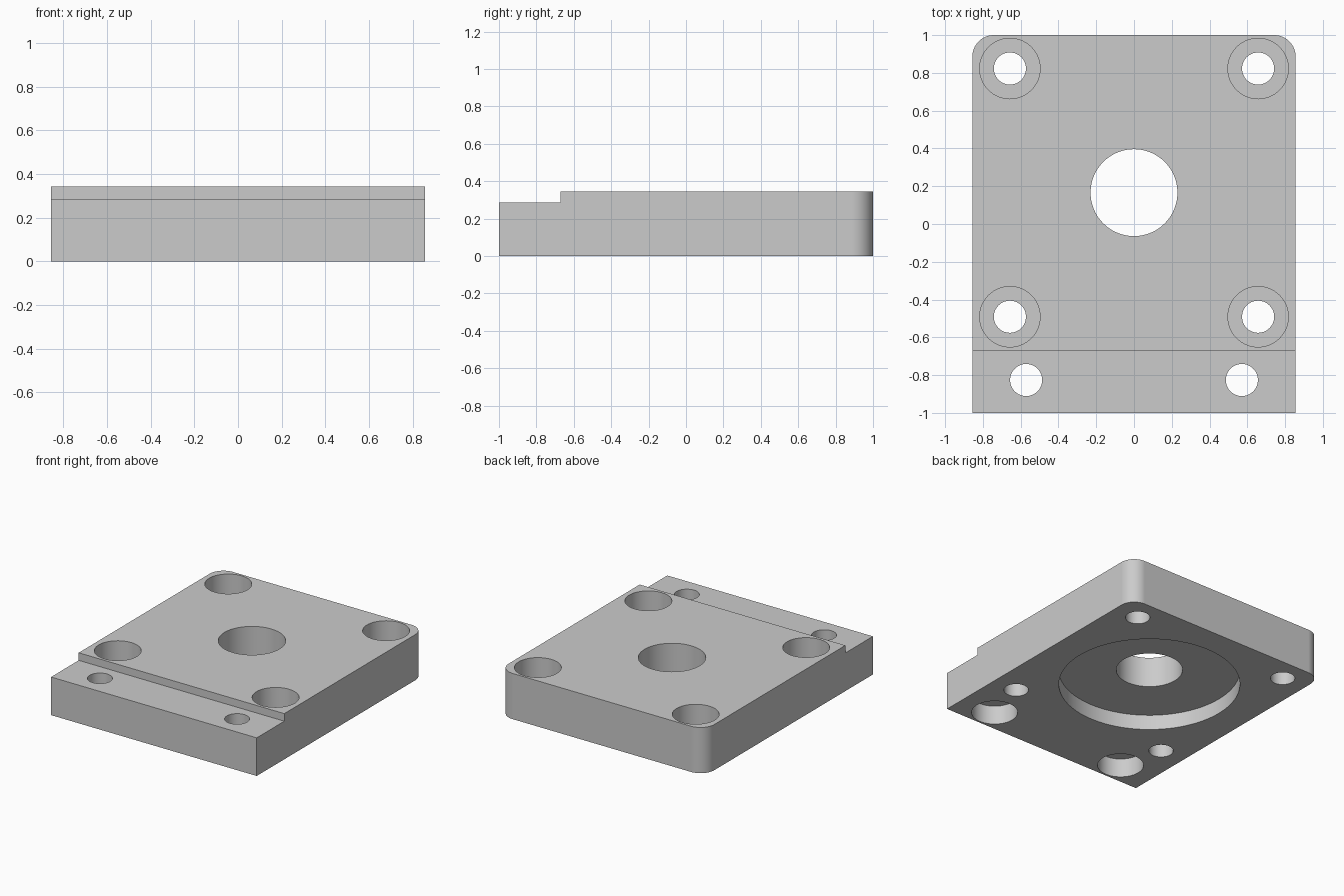
import bpy
import bmesh
from math import radians
from mathutils import Matrix

cube = bpy.data.objects.get("Cube")
if cube:
    bpy.data.objects.remove(cube, do_unlink=True)

HALF_W, HALF_L = 0.856, 1.0
TOP, STEP_TOP, STEP_Y = 0.344, 0.287, -0.672
BORE_Y = 0.166          # centre of the main bore and its screw pattern
PITCH = 0.657           # half spacing of the corner screws
EPS = 0.05              # cutter overshoot past open faces

# Plain grey material
grey = bpy.data.materials.new("plain_grey")
grey.use_nodes = True
colour = (0.6, 0.6, 0.6, 1)
grey.diffuse_color = colour
grey.node_tree.nodes["Principled BSDF"].inputs["Base Color"].default_value = colour


def new_object(name, bm):
    mesh = bpy.data.meshes.new(name)
    bm.to_mesh(mesh)
    bm.free()
    mesh.materials.append(grey)
    obj = bpy.data.objects.new(name, mesh)
    bpy.context.collection.objects.link(obj)
    return obj


# Stepped side profile swept across the width, back corners rounded
bm = bmesh.new()
profile = [(-HALF_L, 0), (HALF_L, 0), (HALF_L, TOP),
           (STEP_Y, TOP), (STEP_Y, STEP_TOP), (-HALF_L, STEP_TOP)]
face = bm.faces.new([bm.verts.new((-HALF_W, y, z)) for y, z in profile])
sweep = bmesh.ops.extrude_face_region(bm, geom=[face])
moved = [v for v in sweep["geom"] if isinstance(v, bmesh.types.BMVert)]
bmesh.ops.translate(bm, verts=moved, vec=(2 * HALF_W, 0, 0))
corners = [e for e in bm.edges
           if all(v.co.y > HALF_L - 0.01 for v in e.verts)
           and abs(e.verts[0].co.z - e.verts[1].co.z) > 0.1]
bmesh.ops.bevel(bm, geom=corners, offset=0.114, segments=16, profile=0.5,
                affect='EDGES')
bmesh.ops.recalc_face_normals(bm, faces=bm.faces)
plate = new_object("mounting_plate", bm)


def drill(x, y, radius, low, high, segments=64):
    """Cut a vertical cylinder out of the plate."""
    bm = bmesh.new()
    bmesh.ops.create_cone(bm, cap_ends=True, segments=segments,
                          radius1=radius, radius2=radius, depth=high - low,
                          matrix=Matrix.Translation((x, y, (low + high) / 2)))
    cutter = new_object("hole_cutter", bm)
    cutter.hide_render = True
    cut = plate.modifiers.new("drill", 'BOOLEAN')
    cut.operation = 'DIFFERENCE'
    cut.solver = 'EXACT'
    cut.object = cutter
    bpy.ops.object.modifier_apply(modifier=cut.name)
    bpy.data.objects.remove(cutter, do_unlink=True)


bpy.ops.object.select_all(action='DESELECT')
bpy.context.view_layer.objects.active = plate
plate.select_set(True)

# Main bore with a wide round recess underneath
drill(0, BORE_Y, 0.629, -EPS, 0.114, 128)
drill(0, BORE_Y, 0.23, -EPS, TOP + EPS, 96)

for side in (-1, 1):
    # Corner screw holes, counterbored from above
    for end in (-1, 1):
        x, y = side * PITCH, BORE_Y + end * PITCH
        drill(x, y, 0.16, TOP - 0.2, TOP + EPS)
        drill(x, y, 0.085, -EPS, TOP + EPS)
    # Step holes, counterbored from below
    drill(side * 0.571, -0.826, 0.16, -EPS, 0.143)
    drill(side * 0.571, -0.826, 0.085, -EPS, TOP + EPS)

# Smooth round walls, crisp flat faces
bpy.ops.object.shade_smooth_by_angle(angle=radians(30))
normals = plate.modifiers.new("even_shading", 'WEIGHTED_NORMAL')
normals.keep_sharp = True
